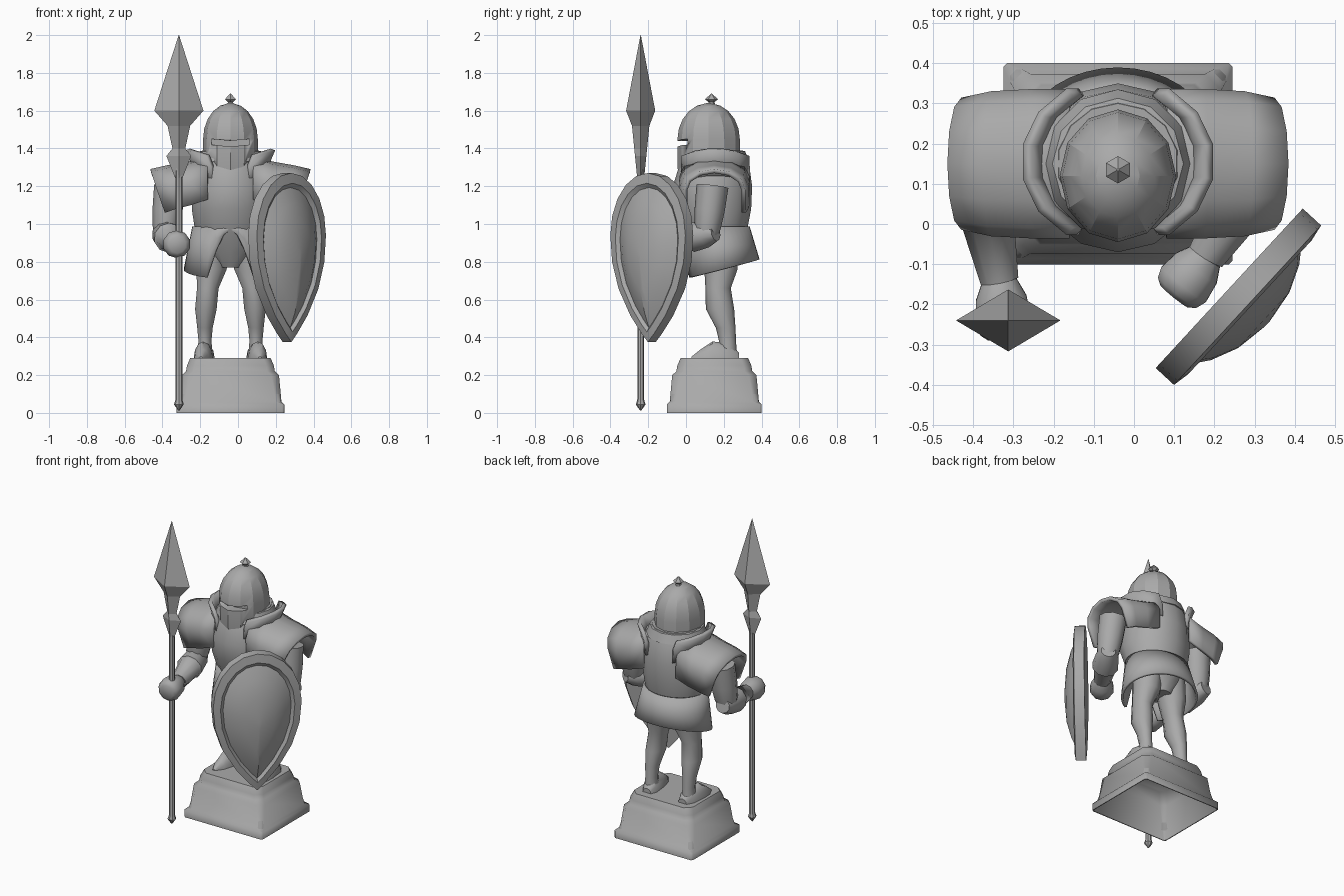
import bpy, bmesh
from math import sin, cos, pi, radians
from mathutils import Vector

cube = bpy.data.objects.get("Cube")
if cube:
    bpy.data.objects.remove(cube, do_unlink=True)

GREY = (.4, .4, .4, 1)
steel = bpy.data.materials.new("grey_steel")
steel.use_nodes = True
steel.diffuse_color = GREY
steel.node_tree.nodes["Principled BSDF"].inputs["Base Color"].default_value = GREY

CX, CY = -.04, .15          # axis of the figure and its pedestal


def loft(name, rows, closed=True, caps=True, angle=35, thickness=0):
    """Skin a list of equally long point rows."""
    bm = bmesh.new()
    loops = [[bm.verts.new(point) for point in row] for row in rows]
    count = len(rows[0])
    for lower, upper in zip(loops, loops[1:]):
        for i in range(count if closed else count - 1):
            j = (i + 1) % count
            bm.faces.new((lower[i], lower[j], upper[j], upper[i]))
    if caps:
        bm.faces.new(loops[0])
        bm.faces.new(loops[-1])
    bmesh.ops.remove_doubles(bm, verts=bm.verts, dist=.0005)
    bmesh.ops.recalc_face_normals(bm, faces=bm.faces)
    mesh = bpy.data.meshes.new(name)
    bm.to_mesh(mesh)
    bm.free()
    mesh.materials.append(steel)
    for polygon in mesh.polygons:
        polygon.use_smooth = True
    mesh.set_sharp_from_angle(angle=radians(angle))
    part = bpy.data.objects.new(name, mesh)
    bpy.context.collection.objects.link(part)
    if thickness:
        solidify = part.modifiers.new("thickness", "SOLIDIFY")
        solidify.thickness = thickness
        solidify.offset = 0
    return part


def ring(x, y, z, rx, ry, sides=14):
    """Flat ellipse with its first point at the front."""
    turns = [2 * pi * i / sides for i in range(sides)]
    return [Vector((x + rx * sin(t), y - ry * cos(t), z)) for t in turns]


def lathe(name, x, y, profile, sides, angle=35):
    """Turned part from (height, radius) pairs."""
    return loft(name, [ring(x, y, z, r, r, sides) for z, r in profile], angle=angle)


def limb(name, start, end, profile):
    """Round limb; the profile pairs are (fraction of length, radius)."""
    start, end = Vector(start), Vector(end)
    turn = (end - start).to_track_quat('Z', 'Y')
    loft(name, [[start.lerp(end, t) + turn @ point for point in ring(0, 0, 0, r, r, 10)]
                for t, r in profile], angle=55)


# Pedestal with softened corners, hollow underneath
def square(z, hx, corner):
    hy = hx - .034
    quarter = [(hx - corner, hy), (hx, hy - corner)]
    points = quarter + [(x, -y) for x, y in quarter[::-1]]
    points += [(-x, -y) for x, y in points]
    return [(CX + x, CY + y, z) for x, y in points]


loft("pedestal", [square(*step) for step in (
    (.26, .2, .03), (.2, .24, .03), (0, .28, .01), (0, .285, .01), (.045, .285, .01), (.06, .27, .03),
    (.2, .257, .04), (.22, .235, .04), (.25, .23, .04), (.29, .213, .04))], angle=50)

# Torso with pelvis
loft("torso", [ring(CX, y, z, rx, ry) for z, y, rx, ry in (
    (.77, .18, .07, .08), (.85, .17, .14, .12), (.95, .16, .19, .16), (1.08, .145, .21, .2),
    (1.2, .14, .21, .21), (1.31, .15, .19, .185), (1.39, .15, .15, .15))])

# Flared skirt, longer at the front, with an arched front opening
rows = [[], [], []]
for degrees in range(0, 360, 10):
    s, c = sin(radians(degrees)), cos(radians(degrees))
    away = min(degrees, 360 - degrees) / 20
    hem = .97 - .11 * away ** 2 if away <= 1 else .76 - .05 * c
    for row, part in zip(rows, (0, .5, 1)):
        drop = (.985 - hem) * part
        flare = drop * .2
        row.append((CX + s * (.195 + flare), .165 + drop * .14 - c * (.165 + flare * .8), .985 - drop))
loft("skirt", rows, caps=False, thickness=.015)

# Domed helmet with a lower front and a cut eye slit
sections = [(1.37, .94, .14), (1.38, 1, .08)]
sections += [(1.45 + .19 * sin(t), cos(t), 0) for t in map(radians, range(0, 90, 17))]
rows = []
for z, width, drop in sections:
    outline = ring(CX, .12, z, .145 * width, .165 * width, 12)
    for point in outline:
        point.z -= drop * max(0, (.12 - point.y) / (.165 * width)) ** 2
    rows.append(outline)
helmet = loft("helmet", rows, angle=20)
chevron = [(-.1, 0), (0, -.01), (.1, 0), (.1, .03), (0, .02), (-.1, .03)]
cutter = loft("slit_cutter", [[(CX + x, y, 1.42 + z) for x, z in chevron] for y in (-.2, .02)])
cutter.hide_render = True
cutter.hide_set(True)
cut = helmet.modifiers.new("slit", "BOOLEAN")
cut.object = cutter
cut.operation = "DIFFERENCE"
cut.solver = "EXACT"
lathe("helmet_knob", CX, .135, ((1.62, .025), (1.645, .015), (1.66, .034), (1.69, .003)), 6, angle=15)
lathe("neck_collar", CX, CY, ((1.33, .185), (1.385, .163), (1.39, .14)), 12)

for side, s in (("right", -1), ("left", 1)):
    # Shoulder plates: arched shells open below
    arch = [(-.175 * cos(t), .1 * sin(t) - .08) for t in map(radians, range(0, 181, 30))]
    arch = [(-.17, -.2)] + arch + [(.175, -.2)]
    loft(side + "_shoulder_plate", [
        [(CX + s * (out + lean * z), CY + y * width, top + z) for y, z in arch]
        for out, top, width, lean in ((.12, 1.33, 1, 0), (.22, 1.3, 1, .05), (.33, 1.28, .97, .2), (.415, 1.26, .88, .35))],
        closed=False, caps=False, angle=50, thickness=.022)

    # Upright neck guard on the shoulder, lower towards its ends
    bow = [(.22 * cos(t), .155 + .2 * sin(t)) for t in map(radians, range(-60, 61, 24))]
    loft(side + "_neck_guard", [
        [(CX + s * (x + lean), y, z + .3 * (x - .2)) for x, y in bow]
        for z, lean in ((1.25, -.02), (1.33, -.015), (1.39, .01))],
        closed=False, caps=False, thickness=.025)

    # Leg
    loft(side + "_leg", [ring(CX + s * x, y, z, rx, ry, 10) for x, y, z, rx, ry in (
        (.085, .18, .9, .09, .1), (.1, .185, .76, .084, .088), (.12, .17, .66, .06, .067),
        (.13, .18, .55, .06, .075), (.135, .21, .45, .043, .052), (.135, .22, .38, .036, .045),
        (.135, .22, .29, .045, .05))], angle=60)

    # Pointed armoured shoe, toes turned slightly out
    sole = [(cos(t), sin(t)) for t in map(radians, range(0, 181, 30))]
    loft(side + "_foot", [
        [(CX + s * (.16 - y * .11 + u * width), y, .288 + v * height) for u, v in sole]
        for y, width, height in ((.28, .03, .03), (.24, .05, .08), (.14, .05, .09), (.08, .04, .05), (.03, .01, .01))])


# Arms with flared cuffs and closed fists
def arm(side, shoulder, elbow, wrist, knuckles):
    limb(side + "_upper_arm", shoulder, elbow, ((0, .085), (.5, .08), (.85, .07), (1, .06)))
    limb(side + "_forearm", elbow, wrist, ((-.25, .045), (0, .07), (.4, .08), (.42, .07), (1, .05)))
    limb(side + "_fist", wrist, knuckles, ((0, .045), (.3, .066), (.7, .074), (.9, .064), (1, .045)))


arm("right", (-.36, .15, 1.2), (-.387, .125, .945), (-.335, -.14, .9), (-.32, -.285, .89))
arm("left", (.28, .14, 1.2), (.3, .11, .945), (.18, -.08, .91), (.1, -.18, .9))

# Spear
spear_x, spear_y = -.313, -.24
lathe("spear_shaft", spear_x, spear_y, ((.013, .004), (.045, .026), (.07, .018), (1.3, .018)), 8)
loft("spear_head", [ring(spear_x, spear_y, z, rx, ry, 4) for z, rx, ry in (
    (1.24, .018, .018), (1.36, .066, .03), (1.4, .034, .034), (1.52, .06, .046),
    (1.6, .13, .077), (2, .001, .001))], angle=10)

# Shield, turned to face the front left: round top, pointed foot
across, outward = Vector((.678, .735, 0)), Vector((.735, -.678, 0))
half = [(.27 * sin(t), .12 + .33 * cos(t)) for t in map(radians, range(0, 91, 18))]
half += [(.27 * (1 - d ** 2.2), .12 - .565 * d) for d in (.25, .5, .75, .92, 1)]
outline = half + [(-u, v) for u, v in half[-2:0:-1]]
middle = Vector((.237, -.16, .82))
loft("shield", [
    [middle + across * u * scale + outward * depth + Vector((0, 0, v * (scale + tall))) for u, v in outline]
    for scale, tall, depth in ((.8, .05, 0), (1, 0, 0), (1, 0, .062), (.84, .04, .07), (.77, .06, .054),
                               (.6, .05, .088), (.35, .05, .117), (.03, .03, .13))], angle=30)
